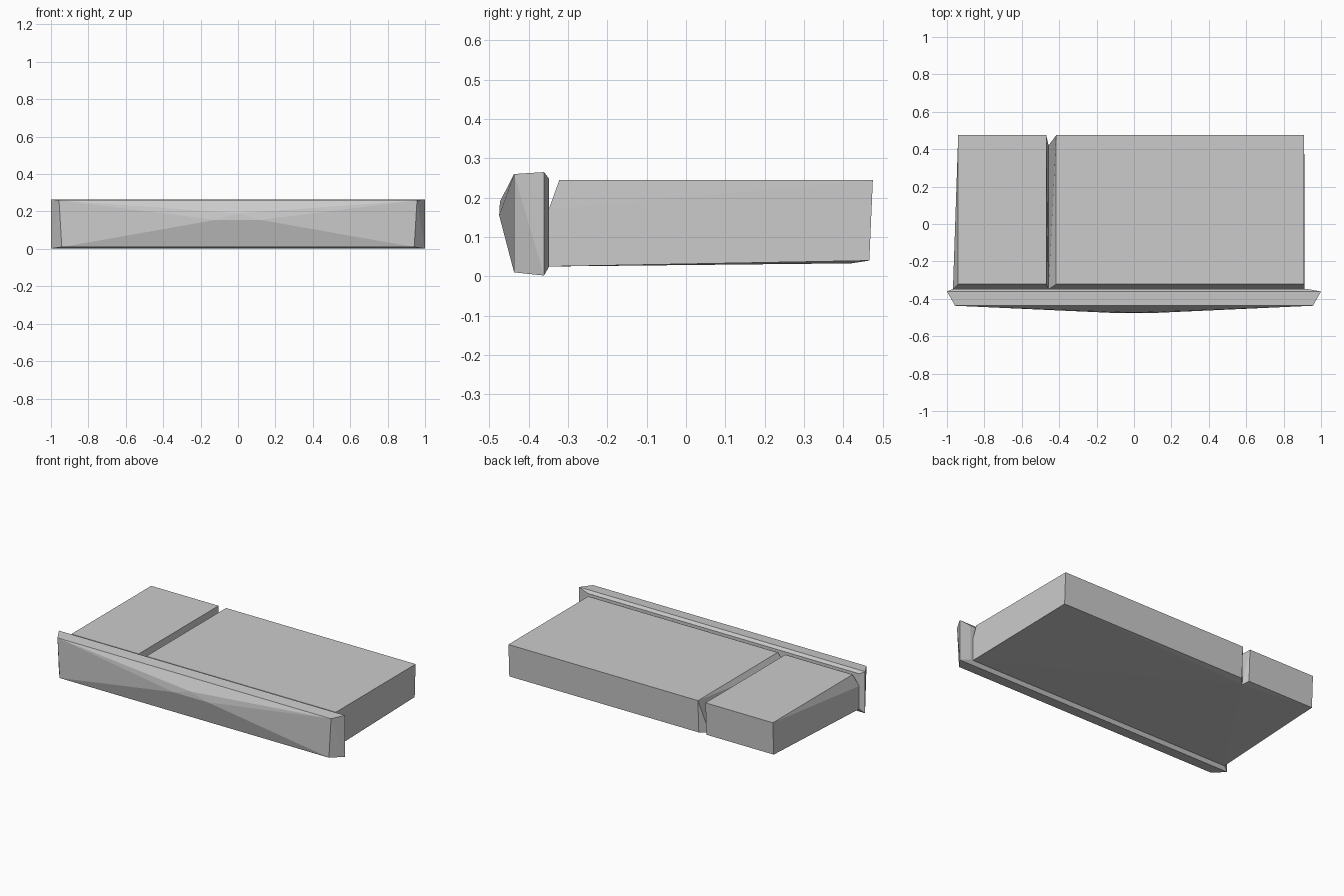
import bpy, bmesh

if "Cube" in bpy.data.objects:
    bpy.data.objects.remove(bpy.data.objects["Cube"])


def hull(name, pts):
    """Flat-faced convex part wrapped around a few corner points."""
    bm = bmesh.new()
    for p in pts:
        bm.verts.new(p)
    res = bmesh.ops.convex_hull(bm, input=bm.verts)
    loose = [v for v in bm.verts if not v.link_faces]
    bmesh.ops.delete(bm, geom=loose, context='VERTS')
    bmesh.ops.recalc_face_normals(bm, faces=bm.faces)
    me = bpy.data.meshes.new(name)
    bm.to_mesh(me)
    bm.free()
    ob = bpy.data.objects.new(name, me)
    bpy.context.collection.objects.link(ob)
    return ob


def ring(x0, x1, y, z0, z1):
    """Four corners of an upright rectangle."""
    return [(x, y, z) for x in (x0, x1) for z in (z0, z1)]


# front panel: bevelled back, widest rim, narrower front, shallow bulge
panel = ring(-0.97, 0.93, -0.348, 0.025, 0.248)
panel += ring(-1.0, 1.0, -0.361, 0.002, 0.265)
for s in (-1, 1):
    panel += [(s * 0.942, -0.437, 0.01), (s * 0.957, -0.437, 0.26),
              (s * 0.12, -0.475, 0.155)]
panel.append((0, -0.473, 0.19))
hull("front_panel", panel)


# body blocks, split by a narrow V groove that opens at the back
def block(name, outer_back, outer_front, seam_top):
    seam = -0.457
    pts = []
    for x in (outer_back, seam_top):
        pts += [(x, -0.322, 0.245), (x, 0.475, 0.245), (x, 0.466, 0.04)]
    for x in (outer_front, seam):
        pts += [(x, -0.349, 0.17), (x, -0.349, 0.025)]
    pts.append((seam, 0.42, 0.033))
    hull(name, pts)


block("body_left_block", -0.94, -0.968, -0.469)
block("body_right_block", 0.91, 0.912, -0.416)
